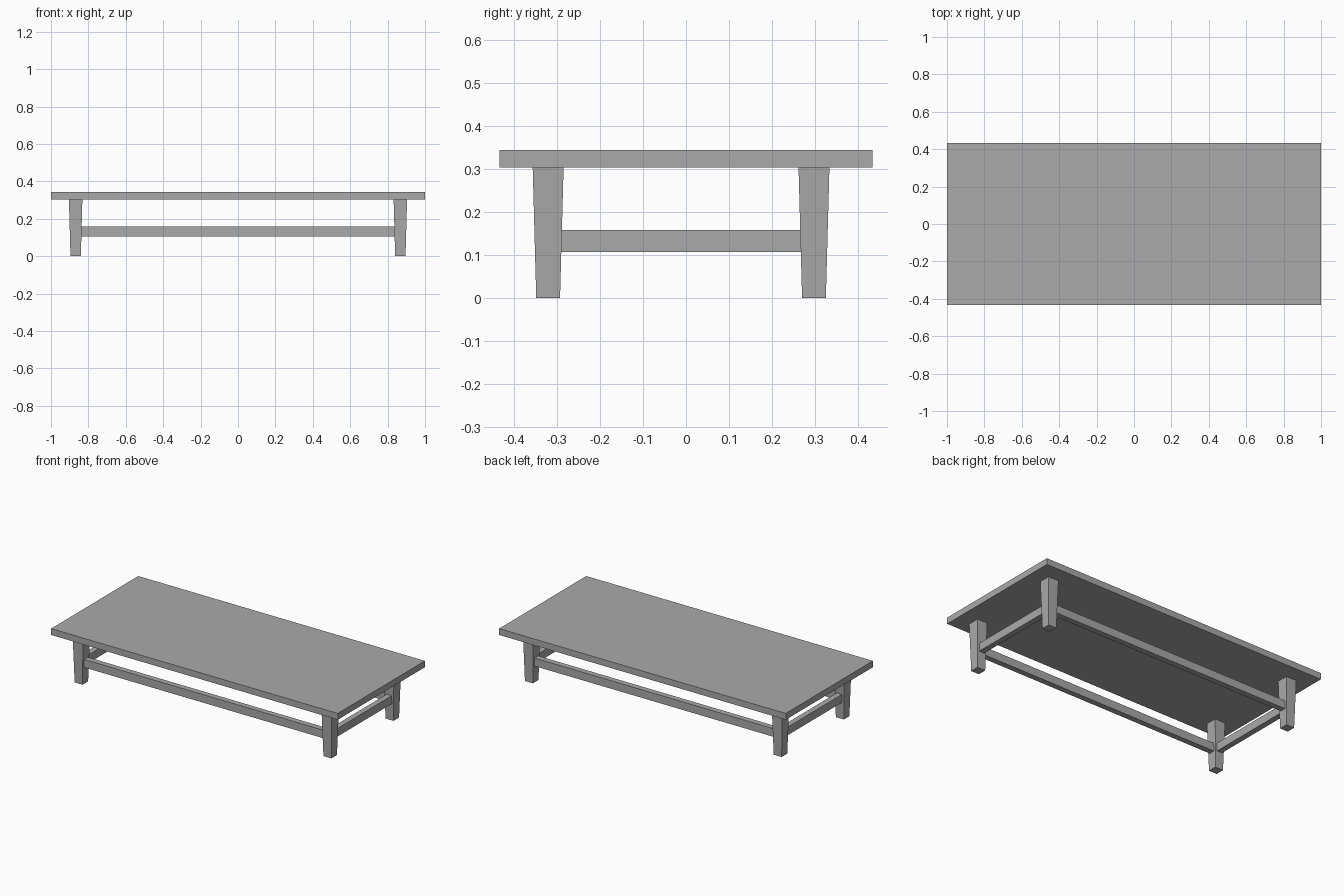
import bpy
import bmesh

default = bpy.data.objects.get("Cube")
if default:
    bpy.data.objects.remove(default, do_unlink=True)

grey = bpy.data.materials.new("plain grey")
grey.use_nodes = True
colour = (0.4, 0.4, 0.4, 1)
grey.diffuse_color = colour
grey.node_tree.nodes["Principled BSDF"].inputs["Base Color"].default_value = colour


def block(name, centre, size, foot_scale=1.0):
    """Box whose bottom face is scaled by foot_scale."""
    mesh = bpy.data.meshes.new(name)
    bm = bmesh.new()
    bmesh.ops.create_cube(bm, size=1)
    for v in bm.verts:
        taper = foot_scale if v.co.z < 0 else 1
        v.co.x *= size[0] * taper
        v.co.y *= size[1] * taper
        v.co.z *= size[2]
    bm.to_mesh(mesh)
    bm.free()
    mesh.materials.append(grey)
    obj = bpy.data.objects.new(name, mesh)
    obj.location = centre
    bpy.context.collection.objects.link(obj)
    return obj


TOP, UNDER = 0.344, 0.304
LEG_X = 0.868
LEG_Y = {"front": -0.321, "back": 0.298}
LEG_W, RAIL_W, RAIL_H, RAIL_Z = 0.072, 0.036, 0.051, 0.132
mid_y = sum(LEG_Y.values()) / 2
depth = LEG_Y["back"] - LEG_Y["front"]

# Table top
block("table_top", (0, 0, (TOP + UNDER) / 2), (2, 0.868, TOP - UNDER))

# Tapered legs and long rails
for end, y in LEG_Y.items():
    for side, sign in (("left", 1), ("right", -1)):
        block(f"{end}_{side}_leg", (sign * LEG_X, y, UNDER / 2),
              (LEG_W, LEG_W, UNDER), 0.77)
    block(f"{end}_rail", (0, y, RAIL_Z), (2 * LEG_X - 0.05, RAIL_W, RAIL_H))

# Short side rails
for side, sign in (("left", 1), ("right", -1)):
    block(f"{side}_rail", (sign * LEG_X, mid_y, RAIL_Z),
          (RAIL_W, depth - 0.05, RAIL_H))
